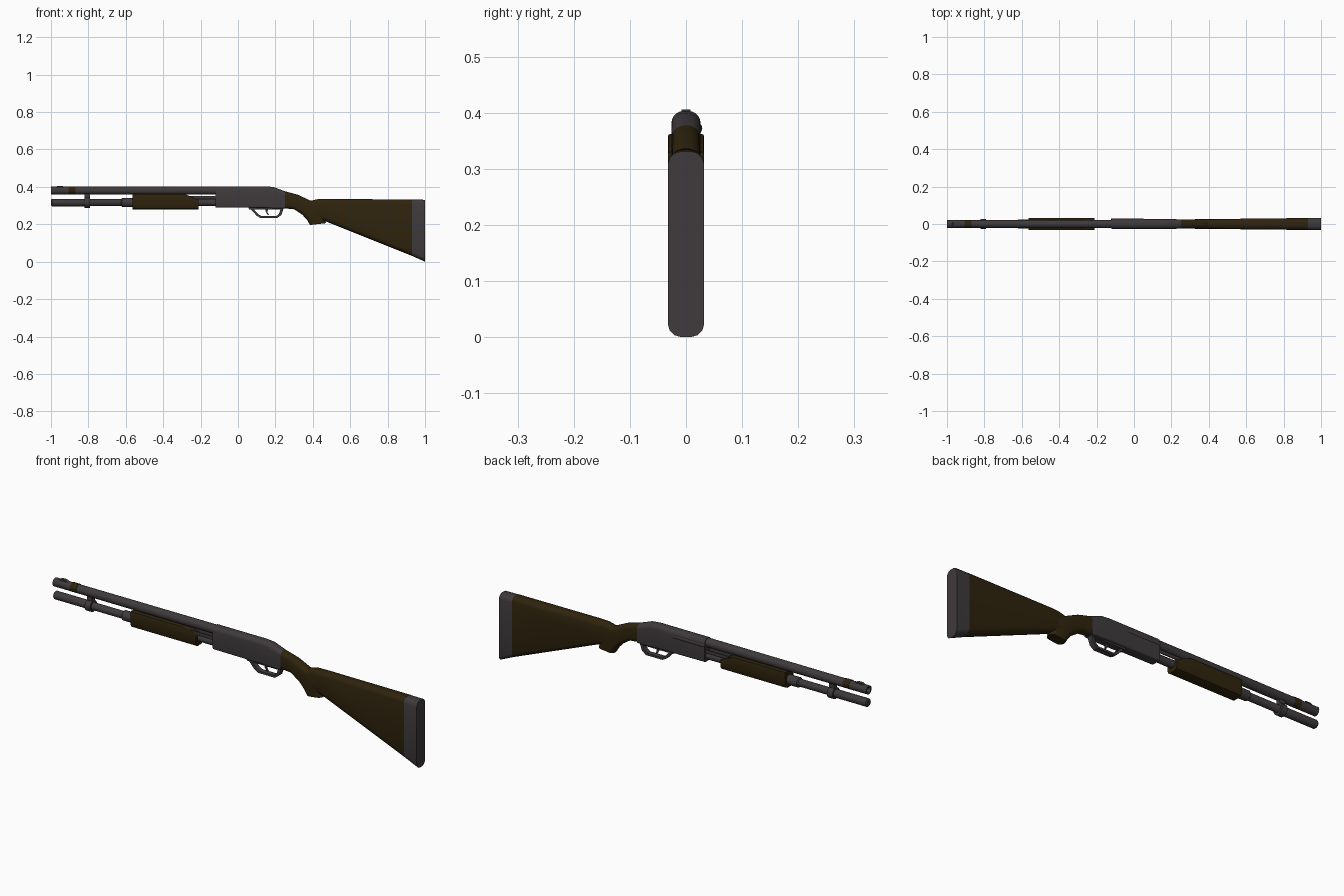
import bpy, bmesh, math
from mathutils import Vector

if "Cube" in bpy.data.objects:
    bpy.data.objects.remove(bpy.data.objects["Cube"])


def material(name, rgb):
    m = bpy.data.materials.new(name)
    m.use_nodes = True
    m.diffuse_color = (*rgb, 1)
    m.node_tree.nodes["Principled BSDF"].inputs["Base Color"].default_value = (*rgb, 1)
    return m


METAL = material("gunmetal grey", (0.05, 0.043, 0.045))
WOOD = material("dark walnut", (0.028, 0.017, 0.004))


def finish(name, bm, mat, angle=35):
    bmesh.ops.recalc_face_normals(bm, faces=bm.faces)
    me = bpy.data.meshes.new(name)
    bm.to_mesh(me)
    bm.free()
    me.materials.append(mat)
    ob = bpy.data.objects.new(name, me)
    bpy.context.collection.objects.link(ob)
    bpy.ops.object.select_all(action="DESELECT")
    bpy.context.view_layer.objects.active = ob
    ob.select_set(True)
    bpy.ops.object.shade_smooth_by_angle(angle=math.radians(angle))
    return ob


def loft(name, sections, mat, top=0.02, bottom=0.02, seg=3):
    """Skin rounded slices, each (bottom x, bottom z, top x, top z, half width)."""
    bm = bmesh.new()
    rings = []
    for xb, zb, xt, zt, w in sections:
        low, high = Vector((xb, 0, zb)), Vector((xt, 0, zt))
        h = (high - low).length
        up = (high - low) / h
        ring = []
        for cy, is_top, start in ((1, 0, -90), (1, 1, 0), (-1, 1, 90), (-1, 0, 180)):
            r = min(top if is_top else bottom, w * 0.98, h * 0.48)
            for i in range(seg + 1):
                a = math.radians(start + 90 * i / seg)
                y = cy * (w - r) + r * math.cos(a)
                d = (h - r if is_top else r) + r * math.sin(a)
                ring.append(bm.verts.new(low + up * d + Vector((0, y, 0))))
        rings.append(ring)
    n = len(rings[0])
    for a, b in zip(rings, rings[1:]):
        for i in range(n):
            bm.faces.new((a[i], a[(i + 1) % n], b[(i + 1) % n], b[i]))
    bm.faces.new(rings[0])
    bm.faces.new(rings[-1])
    return finish(name, bm, mat)


def lathe(name, z, profile, mat, y=0, sides=20):
    """Turn (x, radius) points about a lengthwise axis."""
    bm = bmesh.new()
    rings = []
    for x, r in profile:
        rings.append([bm.verts.new((x, y + r * math.cos(t), z + r * math.sin(t)))
                      for t in (math.tau * i / sides for i in range(sides))])
    for a, b in zip(rings, rings[1:]):
        for i in range(sides):
            j = (i + 1) % sides
            bm.faces.new((a[i], a[j], b[j], b[i]))
    bm.faces.new(rings[0])
    bm.faces.new(rings[-1])
    return finish(name, bm, mat)


def plate(name, outline, y0, y1, mat):
    """Extrude an x-z outline across the width."""
    bm = bmesh.new()
    face = bm.faces.new([bm.verts.new((x, y0, z)) for x, z in outline])
    new = bmesh.ops.extrude_face_region(bm, geom=[face])["geom"]
    bmesh.ops.translate(bm, vec=(0, y1 - y0, 0),
                        verts=[v for v in new if isinstance(v, bmesh.types.BMVert)])
    return finish(name, bm, mat)


# Barrel and magazine tube, with hollow muzzle
lathe("barrel", 0.38, [(-0.95, 0.014), (-1, 0.014), (-1, 0.021), (-0.1, 0.022)], METAL)
lathe("magazine_tube", 0.316, [(-1, 0.015), (-0.995, 0.02), (-0.82, 0.02), (-0.815, 0.018),
                               (-0.1, 0.018)], METAL)
lathe("magazine_collar", 0.316, [(-0.625, 0.018), (-0.62, 0.024), (-0.56, 0.024)], METAL)

# Band joining the two tubes
lathe("barrel_band", 0.316, [(-0.82, 0.028), (-0.79, 0.028)], METAL)
plate("band_bridge", [(-0.82, 0.32), (-0.79, 0.32), (-0.79, 0.37), (-0.82, 0.37)],
      -0.01, 0.01, METAL)

# Front sight and small barrel inlay
plate("front_sight", [(-0.98, 0.395), (-0.965, 0.406), (-0.94, 0.406), (-0.92, 0.395)],
      -0.008, 0.008, METAL)
lathe("barrel_inlay", 0.381, [(-0.905, 0.0222), (-0.87, 0.0222)], WOOD)

# Sliding fore-end and its action bars
loft("fore_end", [(-0.565, 0.28, -0.565, 0.362, 0.032), (-0.285, 0.28, -0.285, 0.362, 0.032),
                  (-0.21, 0.28, -0.21, 0.33, 0.032)], WOOD, 0.004, 0.018, 2)
for side, s in (("left", 1), ("right", -1)):
    plate(side + "_action_bar", [(-0.3, 0.335), (-0.1, 0.335), (-0.1, 0.35), (-0.3, 0.35)],
          s * 0.013, s * 0.019, METAL)

# Receiver with ejection port and bolt on the left
loft("receiver", [(-0.12, 0.29, -0.12, 0.403, 0.026), (0.15, 0.288, 0.15, 0.403, 0.026),
                  (0.19, 0.285, 0.19, 0.399, 0.026), (0.25, 0.285, 0.25, 0.377, 0.025)],
     METAL, 0.022, 0.008, 5)
lathe("ejection_bolt", 0.372, [(-0.122, 0.011), (0.05, 0.011), (0.06, 0.006)], METAL, y=0.018)

# Trigger guard: a bent strap, and the trigger
outer = [(0.055, 0.295), (0.1, 0.245), (0.12, 0.234), (0.21, 0.234), (0.232, 0.25), (0.248, 0.295)]
inner = [(0.233, 0.295), (0.219, 0.256), (0.205, 0.244), (0.125, 0.244), (0.108, 0.254), (0.072, 0.295)]
plate("trigger_guard", outer + inner, -0.013, 0.013, METAL)
plate("guard_base", [(0.05, 0.3), (0.06, 0.28), (0.24, 0.28), (0.25, 0.3)], -0.016, 0.016, METAL)
plate("trigger", [(0.145, 0.285), (0.16, 0.285), (0.158, 0.262), (0.166, 0.25), (0.157, 0.252), (0.149, 0.265)],
      -0.004, 0.004, METAL)

# Pistol grip, then stock and butt pad
loft("pistol_grip", [(0.25, 0.285, 0.25, 0.377, 0.025), (0.3, 0.28, 0.32, 0.358, 0.025),
                     (0.345, 0.25, 0.39, 0.325, 0.026), (0.37, 0.222, 0.45, 0.3, 0.027),
                     (0.385, 0.196, 0.47, 0.206, 0.024)], WOOD, 0.022, 0.022, 4)
loft("stock", [(0.37, 0.25, 0.385, 0.325, 0.024), (0.41, 0.225, 0.43, 0.335, 0.026),
               (0.47, 0.215, 0.47, 0.336, 0.027), (0.93, 0.031, 0.93, 0.332, 0.032)],
     WOOD, 0.022, 0.024, 3)
loft("butt_pad", [(0.93, 0.031, 0.93, 0.332, 0.0325), (1, 0.0, 1, 0.331, 0.0325)],
     METAL, 0.024, 0.024, 3)
